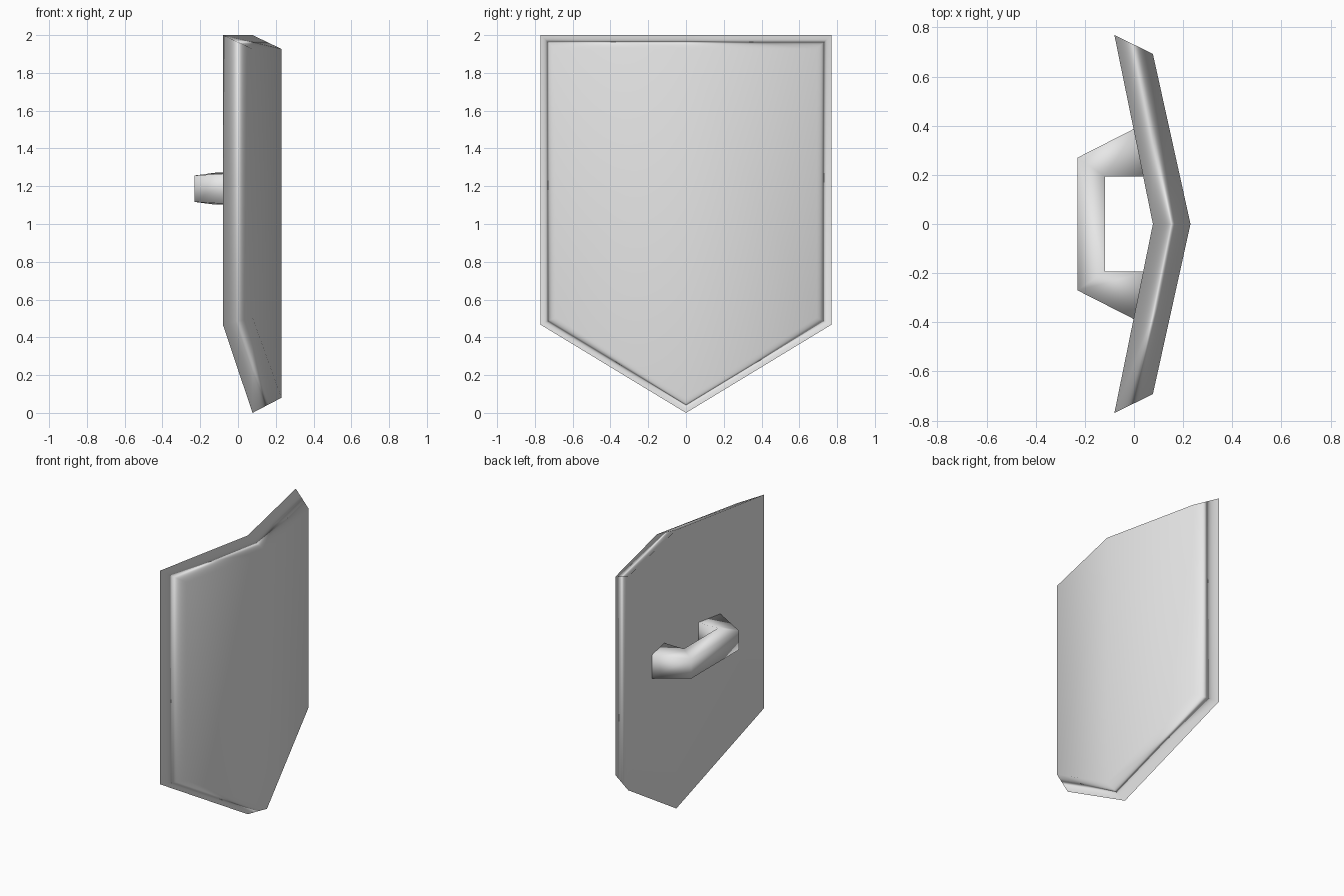
import bpy, bmesh

if "Cube" in bpy.data.objects:
    bpy.data.objects.remove(bpy.data.objects["Cube"])

grey = bpy.data.materials.new("plain grey")
grey.diffuse_color = (0.8, 0.8, 0.8, 1)
grey.use_nodes = True
grey.node_tree.nodes["Principled BSDF"].inputs["Base Color"].default_value = grey.diffuse_color


def make_object(name, verts, faces):
    """Smooth mesh object with outward normals and the grey material."""
    mesh = bpy.data.meshes.new(name)
    bm = bmesh.new()
    vs = [bm.verts.new(v) for v in verts]
    for f in faces:
        bm.faces.new([vs[i] for i in f])
    bmesh.ops.recalc_face_normals(bm, faces=bm.faces)
    for f in bm.faces:
        f.smooth = True
    bm.to_mesh(mesh)
    bm.free()
    mesh.materials.append(grey)
    obj = bpy.data.objects.new(name, mesh)
    bpy.context.collection.objects.link(obj)
    return obj


def outline(x_edge, x_mid, half, top, corner, tip):
    """Shield outline bent along its vertical centre line."""
    return [(x_mid, 0, top), (x_edge, half, top), (x_edge, half, corner),
            (x_mid, 0, tip), (x_edge, -half, corner), (x_edge, -half, top)]


# shield plate: larger back outline, smaller front outline, sloping rim
back = outline(-0.08, 0.077, 0.77, 2.0, 0.467, 0.0)
front = outline(0.077, 0.23, 0.692, 1.927, 0.505, 0.08)
faces = [(0, 1, 2, 3), (0, 3, 4, 5), (6, 7, 8, 9), (6, 9, 10, 11)]
faces += [(i, (i + 1) % 6, (i + 1) % 6 + 6, i + 6) for i in range(6)]
shield = make_object("shield_plate", back + front, faces)
# large faces dominate the smooth shading, so only the rim rolls over
wn = shield.modifiers.new("weighted_normals", 'WEIGHTED_NORMAL')
wn.mode = 'FACE_AREA'
wn.keep_sharp = False

# grip handle: four-sided sections swept from one base to the other
half_sections = [((0.015, 0.395), (0.06, 0.193), 0.085),   # base, sunk in plate
                 ((-0.23, 0.27), (-0.118, 0.193), 0.07)]   # outer corner
sections = half_sections + [((o[0], -o[1]), (i[0], -i[1]), h)
                            for o, i, h in reversed(half_sections)]
verts = []
for (ox, oy), (ix, iy), h in sections:
    verts += [(ox, oy, 1.187 - h), (ox, oy, 1.187 + h),
              (ix, iy, 1.187 + 0.085), (ix, iy, 1.187 - 0.085)]
faces = [(4 * s + k, 4 * s + (k + 1) % 4, 4 * s + 4 + (k + 1) % 4, 4 * s + 4 + k)
         for s in range(3) for k in range(4)]
faces += [(0, 1, 2, 3), (12, 13, 14, 15)]
make_object("grip_handle", verts, faces)
